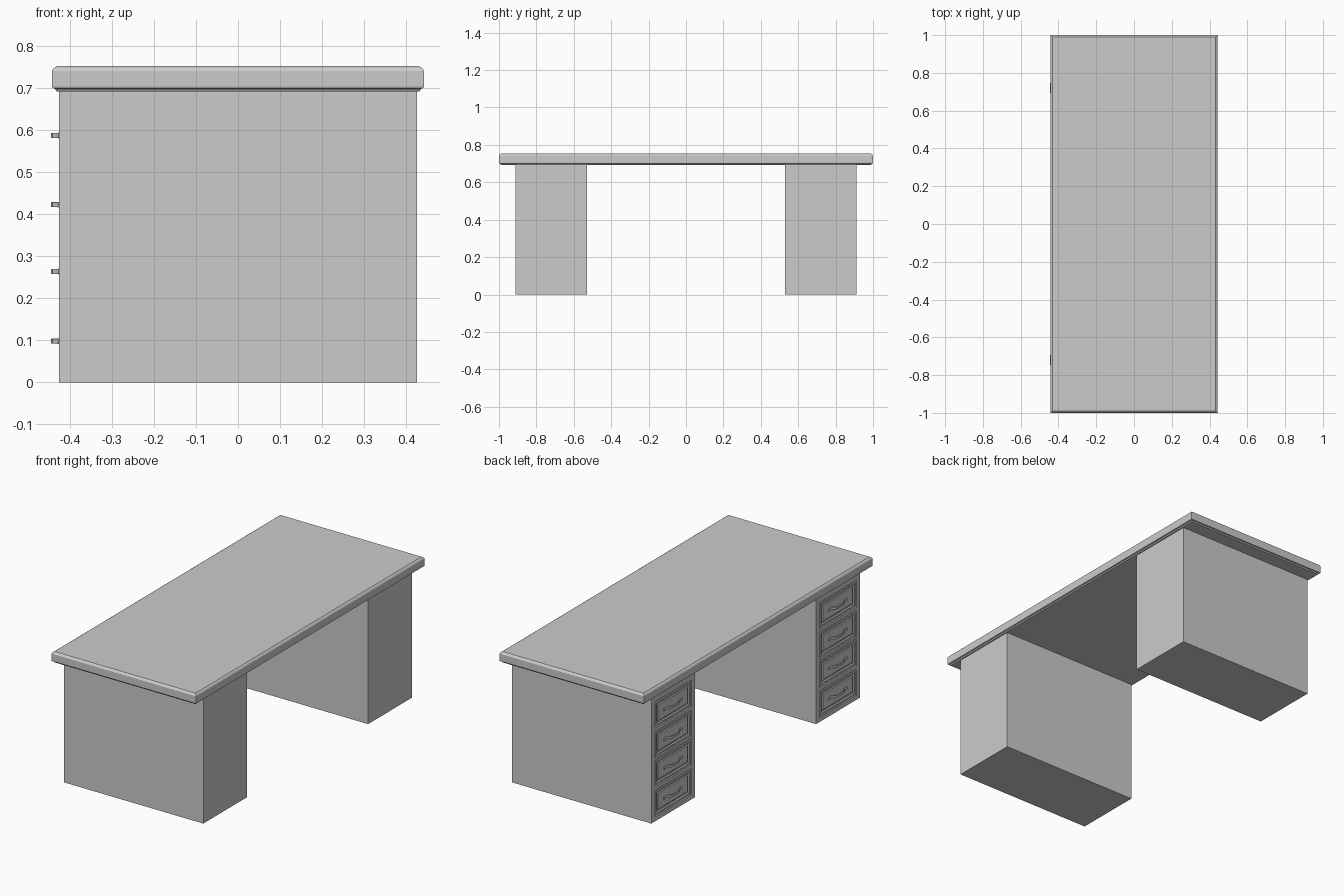
import bpy, bmesh

if "Cube" in bpy.data.objects:
    bpy.data.objects.remove(bpy.data.objects["Cube"], do_unlink=True)

GREY = (0.6, 0.6, 0.6, 1)
mat = bpy.data.materials.new("plain_grey")
mat.use_nodes = True
mat.diffuse_color = GREY
mat.node_tree.nodes["Principled BSDF"].inputs["Base Color"].default_value = GREY


def finish(name, bm):
    bmesh.ops.recalc_face_normals(bm, faces=bm.faces)
    mesh = bpy.data.meshes.new(name)
    bm.to_mesh(mesh)
    bm.free()
    mesh.materials.append(mat)
    obj = bpy.data.objects.new(name, mesh)
    bpy.context.collection.objects.link(obj)
    return obj


def loft(bm, rings):
    """Skin closed rings of points and cap both ends."""
    loops = [[bm.verts.new(p) for p in ring] for ring in rings]
    for a, b in zip(loops, loops[1:]):
        n = len(a)
        for i in range(n):
            j = (i + 1) % n
            bm.faces.new((a[i], a[j], b[j], b[i]))
    bm.faces.new(loops[0])
    bm.faces.new(loops[-1])


def rect_z(x, y, z):
    return [(-x, -y, z), (x, -y, z), (x, y, z), (-x, y, z)]


def rect_x(x, yc, zc, hy, hz):
    return [(x, yc - hy, zc - hz), (x, yc + hy, zc - hz),
            (x, yc + hy, zc + hz), (x, yc - hy, zc + hz)]


# Tabletop with a moulded edge: (inset from the rim, height)
bm = bmesh.new()
edge = [(0.011, 0.693), (0.007, 0.699), (0.001, 0.701), (0, 0.706),
        (0, 0.742), (0.004, 0.748), (0.011, 0.753)]
loft(bm, [rect_z(0.443 - d, 1 - d, z) for d, z in edge])
finish("tabletop", bm)

DRAWER_Z = (0.098, 0.264, 0.423, 0.588)
HY, HZ = 0.16, 0.073
FACE = -0.426


def pedestal(side, yc):
    # Cabinet body; its drawer side is split into a grid of rails and openings
    bm = bmesh.new()
    ys = [yc - 0.191, yc - HY, yc + HY, yc + 0.191]
    zs = [0] + [z + s * HZ for z in DRAWER_Z for s in (-1, 1)] + [0.695]
    grid = [[bm.verts.new((FACE, y, z)) for y in ys] for z in zs]
    openings = []
    for r in range(len(zs) - 1):
        for c in range(3):
            f = bm.faces.new((grid[r][c], grid[r][c + 1],
                              grid[r + 1][c + 1], grid[r + 1][c]))
            if c == 1 and r % 2 == 1:
                openings.append(f)
    rim = [e for e in bm.edges if e.is_boundary]
    out = bmesh.ops.extrude_edge_only(bm, edges=rim)["geom"]
    for v in (g for g in out if isinstance(g, bmesh.types.BMVert)):
        v.co.x = 0.426
    back = [e for e in bm.edges if e.is_boundary]
    bmesh.ops.contextual_create(bm, geom=back)
    bmesh.ops.delete(bm, geom=openings, context='FACES_ONLY')
    finish(side + "_pedestal", bm)

    # Drawer fronts: narrow gap, raised border, groove and centre panel
    for i, zc in enumerate(DRAWER_Z):
        bm = bmesh.new()
        steps = [(0, FACE), (0, FACE + 0.008), (0.004, FACE + 0.008),
                 (0.006, FACE + 0.001), (0.016, FACE + 0.001),
                 (0.020, FACE + 0.006), (0.026, FACE + 0.006),
                 (0.030, FACE + 0.002)]
        loft(bm, [rect_x(x, yc, zc, HY - d, HZ - d) for d, x in steps])
        # The gap's open outer cap is removed
        bm.faces.ensure_lookup_table()
        bm.faces.remove(bm.faces[-2])
        bmesh.ops.reverse_faces(bm, faces=bm.faces)
        finish(f"{side}_drawer_{i + 1}", bm)
        handle(f"{side}_handle_{i + 1}", yc, zc)


def handle(name, yc, zc):
    # Bowed strap pull: flat feet and a rounded bridge
    half = [(0.080, 0.002), (0.058, 0.002), (0.050, 0.006),
            (0.042, 0.013), (0.030, 0.017), (0.012, 0.019)]
    path = [(-y, h) for y, h in half] + [(y, h) for y, h in reversed(half)]
    bm = bmesh.new()
    rings = []
    for k, (y, h) in enumerate(path):
        t = 0.007 if k in (0, 1, len(path) - 2, len(path) - 1) else 0.006
        x = FACE - h
        rings.append([(x, yc + y, zc - t), (x, yc + y, zc + t),
                      (x + 0.005, yc + y, zc + t), (x + 0.005, yc + y, zc - t)])
    loft(bm, rings)
    obj = finish(name, bm)
    bev = obj.modifiers.new("soft_edges", 'BEVEL')
    bev.width = 0.0012
    bev.segments = 2
    bev.limit_method = 'ANGLE'


pedestal("front", -0.721)
pedestal("back", 0.721)
